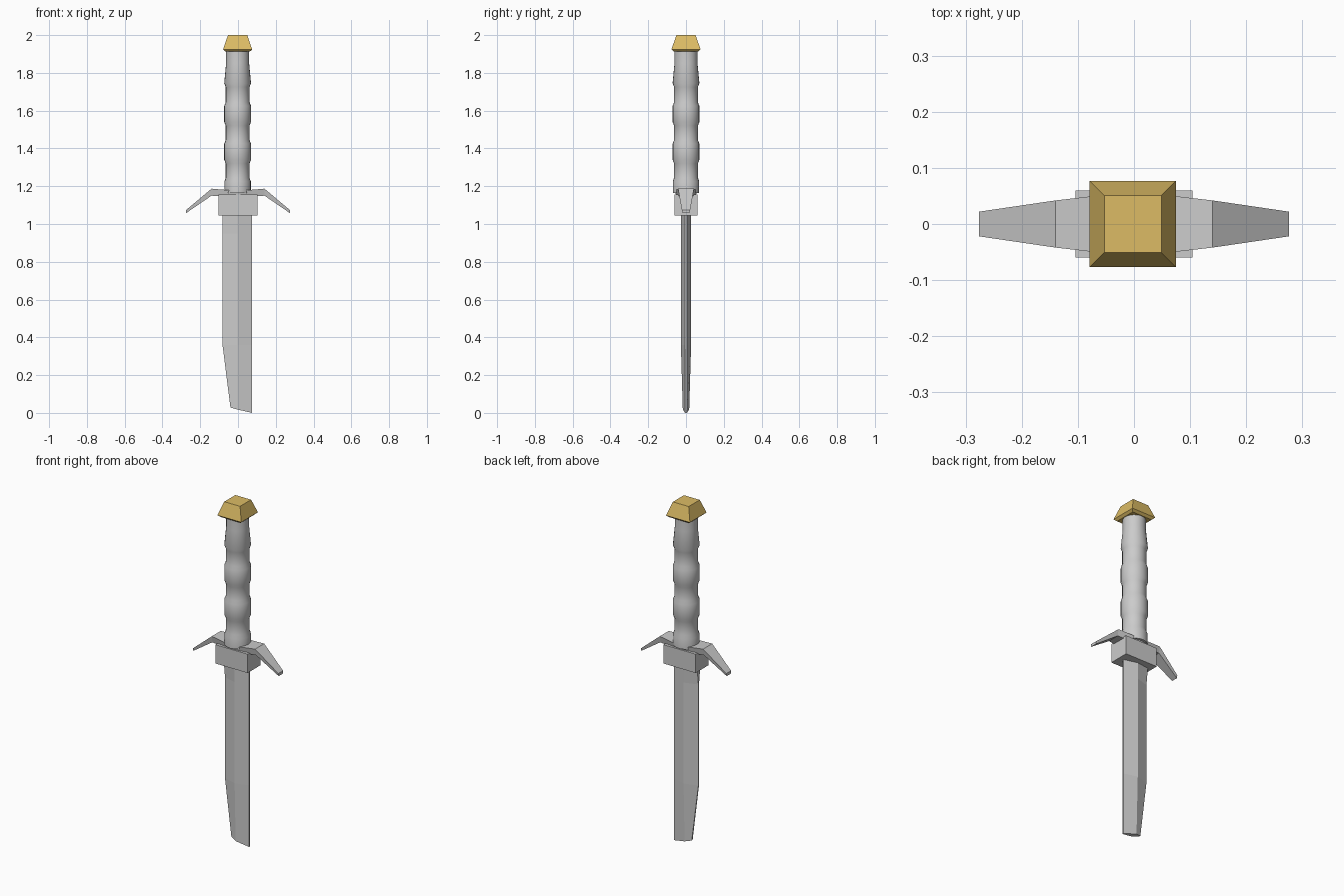
import bpy
from math import cos, sin, tau

if "Cube" in bpy.data.objects:
    bpy.data.objects.remove(bpy.data.objects["Cube"])


def make(name, verts, faces):
    mesh = bpy.data.meshes.new(name)
    mesh.from_pydata(verts, [], faces)
    mesh.update()
    obj = bpy.data.objects.new(name, mesh)
    bpy.context.collection.objects.link(obj)
    return obj


def loft(name, rings):
    """Skin a stack of equal-sized rings and cap both ends."""
    n = len(rings[0])
    verts = [p for ring in rings for p in ring]
    faces = [(k * n + i, k * n + (i + 1) % n, (k + 1) * n + (i + 1) % n, (k + 1) * n + i)
             for k in range(len(rings) - 1) for i in range(n)]
    faces.append(tuple(reversed(range(n))))
    faces.append(tuple(range(len(verts) - n, len(verts))))
    return make(name, verts, faces)


def rect(hx, hy, z, cx=0.0):
    return [(cx - hx, -hy, z), (cx + hx, -hy, z), (cx + hx, hy, z), (cx - hx, hy, z)]


# Blade: flattened diamond section with an angled tip
def blade_ring(xl, tl, zl, ridge, zm, zr, tr=0.005):
    xm, xr = -0.003, 0.075
    return [(xl, -tl, zl), (xm, -ridge, zm), (xr, -tr, zr),
            (xr, tr, zr), (xm, ridge, zm), (xl, tl, zl)]


loft("blade", [
    blade_ring(-0.040, 0.004, 0.028, 0.017, 0.018, 0.0),
    blade_ring(-0.082, 0.003, 0.36, 0.027, 0.36, 0.36),
    blade_ring(-0.082, 0.003, 0.95, 0.027, 0.95, 0.95),
    blade_ring(-0.082, 0.016, 1.06, 0.027, 1.06, 1.06),
])

# Collar block under the guard
loft("collar", [rect(0.104, 0.06, 1.045), rect(0.104, 0.06, 1.155)])

# Guard: drooping tapered arms, stations are (x, half depth, bottom z, top z)
half = [(0.0, 0.058, 1.14, 1.175), (0.14, 0.042, 1.15, 1.187), (0.276, 0.022, 1.057, 1.073)]
stations = [(-x, h, b, t) for x, h, b, t in reversed(half[1:])] + half
loft("guard", [[(x, -h * 0.85, b), (x, h * 0.85, b), (x, h, t), (x, -h, t)]
               for x, h, b, t in stations])

# Grip: turned profile with raised bands
profile = [(0.070, 1.165), (0.070, 1.225), (0.063, 1.245)]
for low in (1.32, 1.52):
    profile += [(0.063, low), (0.071, low + 0.02), (0.071, low + 0.105), (0.063, low + 0.125)]
profile += [(0.063, 1.725), (0.071, 1.745), (0.061, 1.85), (0.061, 1.925)]
SIDES = 24
grip = loft("grip", [[(-0.002 + r * cos(tau * i / SIDES), r * sin(tau * i / SIDES), z)
                      for i in range(SIDES)] for r, z in profile])
bpy.context.view_layer.objects.active = grip
grip.select_set(True)
bpy.ops.object.shade_smooth_by_angle(angle=0.7)

# Pommel: square frustum with a small undercut
pommel = loft("pommel", [rect(0.064, 0.064, 1.912, -0.002), rect(0.077, 0.077, 1.924, -0.002),
                         rect(0.051, 0.051, 2.0, -0.002)])
gold = bpy.data.materials.new("gold")
gold.diffuse_color = (0.72, 0.5, 0.13, 1)
gold.use_nodes = True
gold.node_tree.nodes["Principled BSDF"].inputs["Base Color"].default_value = gold.diffuse_color
pommel.data.materials.append(gold)
